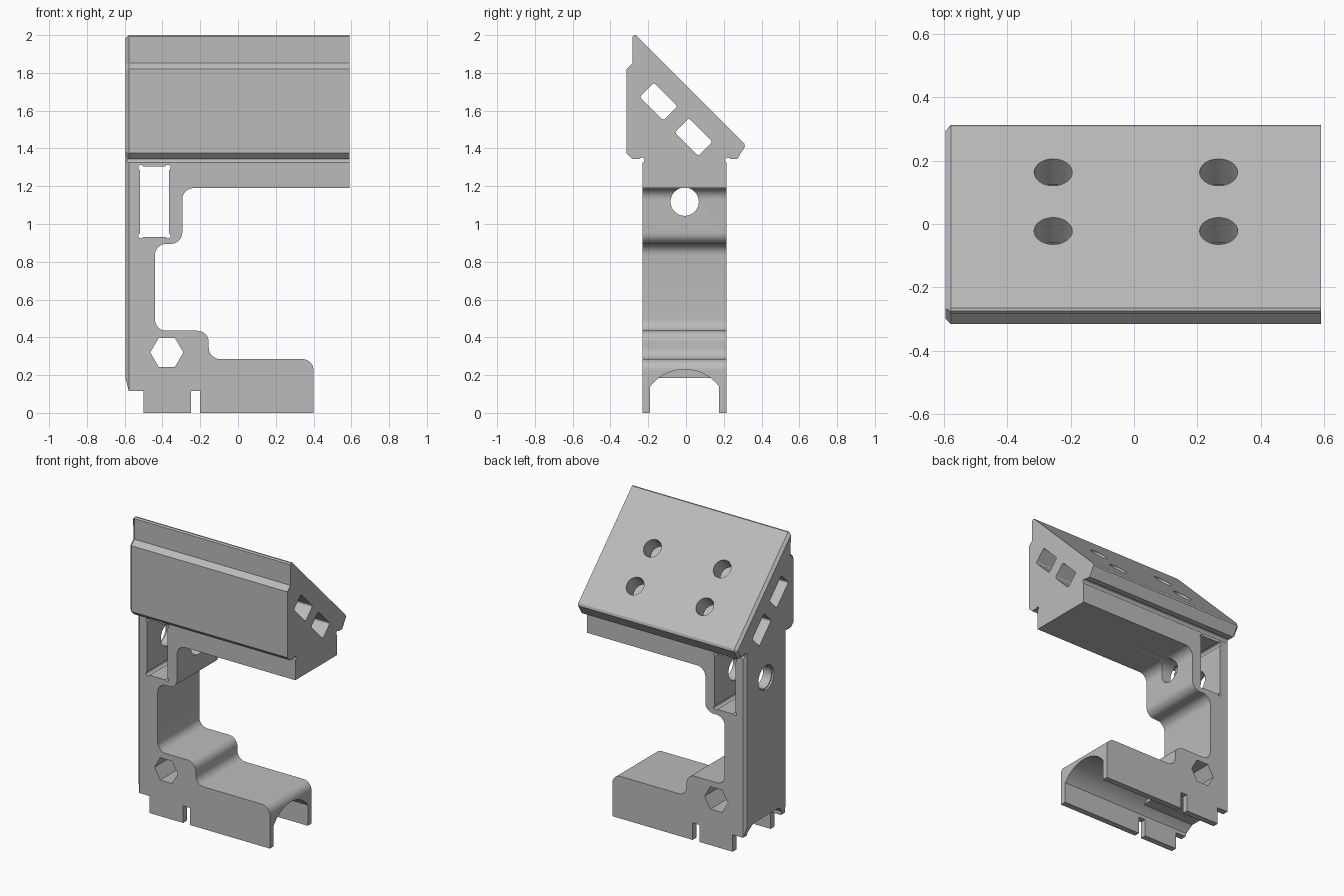
import bpy, bmesh, math
from mathutils import Vector

cube = bpy.data.objects.get("Cube")
if cube:
    bpy.data.objects.remove(cube, do_unlink=True)

grey = bpy.data.materials.new("plain grey")
grey.use_nodes = True
grey.diffuse_color = (0.5, 0.5, 0.5, 1)
grey.node_tree.nodes["Principled BSDF"].inputs["Base Color"].default_value = (0.5, 0.5, 0.5, 1)

LEFT, RIGHT, FRONT, BACK = -0.595, 0.59, -0.23, 0.215
MID = (FRONT + BACK) / 2
CHAMFER = 0.017


def fillet(points, steps=8):
    """Round the profile corners that carry a third value, the radius."""
    out = []
    for i, p in enumerate(points):
        c = Vector(p[:2])
        if len(p) < 3:
            out.append(c)
            continue
        u = (Vector(points[i - 1][:2]) - c).normalized()
        v = (Vector(points[(i + 1) % len(points)][:2]) - c).normalized()
        half = u.angle(v) / 2
        centre = c + (u + v).normalized() * p[2] / math.sin(half)
        a = c + u * p[2] / math.tan(half) - centre
        b = c + v * p[2] / math.tan(half) - centre
        sweep = math.pi - 2 * half
        for k in range(steps + 1):
            t = k / steps
            out.append(centre + (a * math.sin((1 - t) * sweep) + b * math.sin(t * sweep)) / math.sin(sweep))
    return out


def ngon(cx, cy, r, n):
    return [(cx + r * math.cos(math.tau * k / n), cy + r * math.sin(math.tau * k / n)) for k in range(n)]


def prism(name, points, axis, start, end, chamfer=None):
    """Extrude a YZ profile along x, or an XZ profile along y."""
    bm = bmesh.new()
    place = (lambda p, d: (d, p[0], p[1])) if axis == "x" else (lambda p, d: (p[0], d, p[1]))
    face = bm.faces.new([bm.verts.new(place(p, start)) for p in points])
    ext = bmesh.ops.extrude_face_region(bm, geom=[face])
    moved = [g for g in ext["geom"] if isinstance(g, bmesh.types.BMVert)]
    bmesh.ops.translate(bm, verts=moved, vec=Vector(place((0, 0), end - start)))
    bmesh.ops.recalc_face_normals(bm, faces=bm.faces[:])
    if chamfer:
        edges = [e for e in bm.edges if chamfer(e)]
        bmesh.ops.bevel(bm, geom=edges, offset=CHAMFER, segments=1, affect="EDGES")
    return finish(name, bm)


def finish(name, bm):
    mesh = bpy.data.meshes.new(name)
    bm.to_mesh(mesh)
    bm.free()
    mesh.materials.append(grey)
    obj = bpy.data.objects.new(name, mesh)
    bpy.context.collection.objects.link(obj)
    return obj


def combine(target, other, operation):
    mod = target.modifiers.new(operation.lower(), "BOOLEAN")
    mod.operation, mod.solver, mod.object = operation, "EXACT", other
    bpy.context.view_layer.objects.active = target
    bpy.ops.object.modifier_apply(modifier=mod.name)
    bpy.data.objects.remove(other, do_unlink=True)


def cut(points, axis, start, end):
    combine(body, prism("cutter", points, axis, start, end), "DIFFERENCE")


def on_left(e):
    return all(v.co.x < LEFT + 0.001 for v in e.verts)


def upright_left(e):
    return on_left(e) and abs(e.verts[0].co.z - e.verts[1].co.z) > 0.1


# C-shaped frame with stepped foot
R = 0.06
frame = fillet([
    (LEFT, 0.18), (-0.578, 0.115), (-0.5, 0.115), (-0.5, 0), (-0.25, 0), (-0.25, 0.115),
    (-0.2, 0.115), (-0.2, 0), (0.4, 0), (0.4, 0.285, R), (-0.155, 0.285, R), (-0.155, 0.435, R),
    (-0.44, 0.435, R), (-0.44, 0.895, R), (-0.295, 0.895, R), (-0.295, 1.19, R),
    (RIGHT, 1.19), (RIGHT, 1.42), (LEFT, 1.42)])
body = prism("clamp_bracket", frame, "y", FRONT, BACK, upright_left)

# Wedge-shaped head
head = [(-0.283, 1.992), (-0.275, 2.0), (-0.265, 2.0), (0.308, 1.427), (0.312, 1.41), (0.272, 1.345),
        (-0.285, 1.345), (-0.315, 1.375), (-0.315, 1.82), (-0.283, 1.852)]
combine(body, prism("head", head, "x", LEFT, RIGHT, on_left), "UNION")

# Relief grooves where the head meets the frame
for y in (BACK + 0.006, FRONT - 0.004):
    cut(ngon(y, 1.338, 0.014, 12), "x", -0.7, 0.7)

# Tilted slots through the head and screw holes leading into them
S = math.sqrt(0.5)
for cy, cz in ((-0.145, 1.648), (0.04, 1.46)):
    corners = [(cy + S * (a + b), cz + S * (b - a), 0.012)
               for a, b in ((-0.0885, -0.053), (0.0885, -0.053), (0.0885, 0.053), (-0.0885, 0.053))]
    cut(fillet(corners, 3), "x", -0.7, 0.7)
for x in (-0.255, 0.267):
    for y in (-0.022, 0.163):
        bm = bmesh.new()
        bmesh.ops.create_cone(bm, cap_ends=True, segments=32, radius1=0.06, radius2=0.06, depth=0.36)
        hole = finish("screw_hole", bm)
        hole.rotation_euler.x = -math.pi / 4
        hole.location = (x, y - 0.07 * S, 1.735 - y - 0.07 * S)
        bpy.context.view_layer.update()
        combine(body, hole, "DIFFERENCE")

# Window in the upright, with relieved corners
cut([(-0.52, 0.932), (-0.365, 0.932), (-0.365, 1.305), (-0.52, 1.305)], "y", -0.5, 0.5)
for x in (-0.514, -0.371):
    for z in (0.938, 1.299):
        cut(ngon(x, z, 0.014, 12), "y", -0.5, 0.5)

# Round hole with a slight countersink, and hexagonal hole
cut(ngon(-0.007, 1.118, 0.075, 32), "x", -0.7, 0)
cut(ngon(-0.007, 1.118, 0.083, 32), "x", -0.7, LEFT + 0.012)
cut(ngon(-0.377, 0.32, 0.0875, 6), "y", -0.5, 0.5)


# Arched channel under the foot, with a flat ceiling at the left end
def arch(ceiling):
    half, r = 0.1825, 0.23
    top = math.acos(half / r)
    side = [(half, -0.1)]
    flat = math.asin(min(1, ceiling / r))
    side += [(r * math.cos(top + (flat - top) * k / 12), r * math.sin(top + (flat - top) * k / 12))
             for k in range(13)]
    mirrored = [(-y, z) for y, z in reversed(side) if y > 1e-5]
    return [(MID + y, z) for y, z in side + mirrored]


cut(arch(0.23), "x", -0.2, 0.6)
cut(arch(0.185), "x", -0.7, -0.19)

bpy.ops.object.select_all(action="DESELECT")
body.select_set(True)
bpy.context.view_layer.objects.active = body
bpy.ops.object.shade_smooth_by_angle(angle=math.radians(14))
